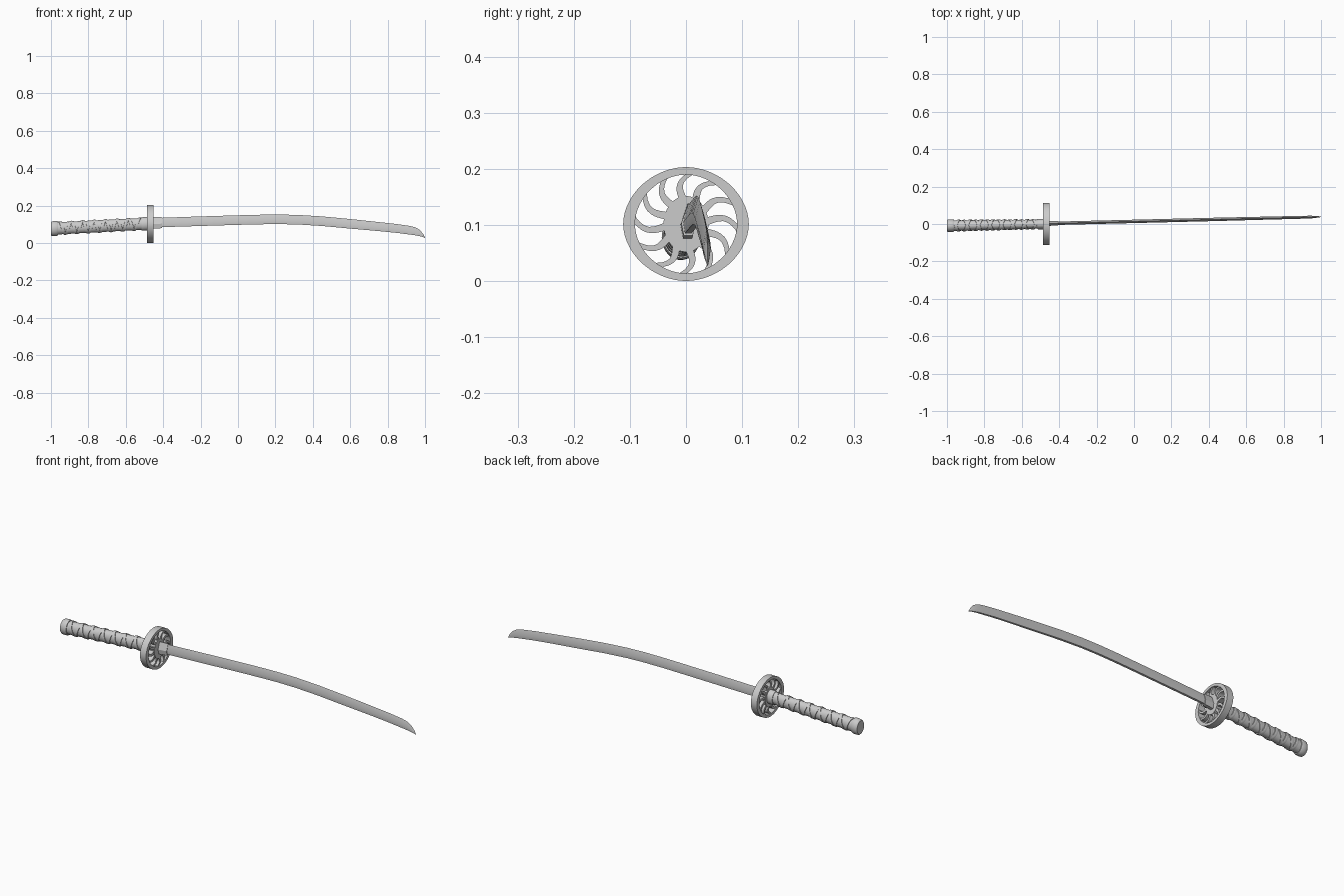
import bpy, bmesh, math
from math import sin, cos, pi

if "Cube" in bpy.data.objects:
    bpy.data.objects.remove(bpy.data.objects["Cube"])

TAU = 2 * pi


def finish(name, bm, smooth=True):
    bmesh.ops.recalc_face_normals(bm, faces=bm.faces)
    me = bpy.data.meshes.new(name)
    bm.to_mesh(me)
    bm.free()
    ob = bpy.data.objects.new(name, me)
    bpy.context.collection.objects.link(ob)
    if smooth:
        bpy.ops.object.select_all(action='DESELECT')
        ob.select_set(True)
        bpy.context.view_layer.objects.active = ob
        bpy.ops.object.shade_smooth_by_angle(angle=math.radians(35))
    return ob


def loft(name, rings, closed=False, smooth=True):
    """Skin equal-length point rings; cap both ends unless closed."""
    bm = bmesh.new()
    vs = [[bm.verts.new(p) for p in r] for r in rings]
    n = len(vs[0])
    pairs = list(zip(vs, vs[1:])) + ([(vs[-1], vs[0])] if closed else [])
    for a, b in pairs:
        for i in range(n):
            j = (i + 1) % n
            bm.faces.new((a[i], a[j], b[j], b[i]))
    if not closed:
        bm.faces.new(vs[0])
        bm.faces.new(vs[-1])
    return finish(name, bm, smooth)


def axis(x):
    """Centre line of the slightly tilted grip."""
    return 0.018 * (x + 0.47), 0.104 + 0.052 * (x + 0.47)


def oval(x, ry, rz, n=32):
    cy, cz = axis(x)
    return [(x, cy + ry * cos(TAU * i / n), cz + rz * sin(TAU * i / n)) for i in range(n)]


def radii(x):
    """Grip core radii, widening toward the pommel."""
    t = (-0.5 - x) / 0.5
    return 0.0235 + 0.005 * t, 0.031 + 0.002 * t


# Grip core
loft("grip_core", [oval(x, *radii(x)) for x in (-0.97, -0.8, -0.6, -0.49)])

# Pommel cap and collar by the guard
loft("pommel_cap", [oval(x, 0.034 * s, 0.040 * s) for x, s in
                    ((-1.0, 0.85), (-0.996, 0.95), (-0.985, 1), (-0.97, 1), (-0.963, 0.93))])
loft("grip_collar", [oval(x, 0.028 * s, 0.036 * s) for x, s in
                     ((-0.515, 0.95), (-0.511, 1), (-0.484, 1))])

# Crossed cord wrapping, two opposed helices
X0, X1, TURNS, STEPS = -0.962, -0.516, 7, 24
for name, d, lift in (("cord_wrap_a", 1, 0.0035), ("cord_wrap_b", -1, 0.0045)):
    rings = []
    for i in range(TURNS * STEPS + 1):
        t = i / (TURNS * STEPS)
        ang = d * (TAU * TURNS * t) + pi / 2
        ring = []
        for dx, h in ((-0.009, -0.002), (-0.008, 0.7 * lift), (0, lift), (0.008, 0.7 * lift), (0.009, -0.002)):
            x = X0 + 0.009 + (X1 - X0 - 0.018) * t + dx
            cy, cz = axis(x)
            ry, rz = radii(x)
            ring.append((x, cy + (ry + h) * cos(ang), cz + (rz + h) * sin(ang)))
        rings.append(ring)
    loft(name, rings)

# Guard, built around its own centre
GX0, GX1, GZ = -0.487, -0.452, 0.1015


def superoval(ry, rz, a, n=1.9):
    c, s = cos(a), sin(a)
    k = (abs(c / ry) ** n + abs(s / rz) ** n) ** (-1 / n)
    return k * c, GZ + k * s


# Guard rim
rim = []
for i in range(64):
    a = TAU * i / 64
    o, m = superoval(0.112, 0.1015, a), superoval(0.091, 0.088, a)
    rim.append([(GX0, *o), (GX1, *o), (GX1, *m), (GX0, *m)])
loft("guard_rim", rim, closed=True)

# Guard hub
hub = [superoval(0.040, 0.050, TAU * i / 40, 2) for i in range(40)]
loft("guard_hub", [[(x, *p) for p in hub] for x in (GX0 + 0.002, GX1 - 0.002)])

# Twelve swept guard spokes
SPOKES = 12
for k in range(SPOKES):
    base = TAU * k / SPOKES + pi / 2 + 0.12
    rings = []
    for i in range(9):
        t = i / 8
        a = base + 0.17 * sin(pi * t) - 0.26 * t
        y0, z0 = superoval(0.036, 0.046, a, 2)
        y1, z1 = superoval(0.096, 0.093, a)
        y, z = y0 + (y1 - y0) * t, z0 + (z1 - z0) * t
        w = 0.0055 + 0.0015 * abs(2 * t - 1)
        ty, tz = -sin(a) * w, cos(a) * w
        rings.append([(GX0 + 0.004, y - ty, z - tz), (GX1 - 0.004, y - ty, z - tz),
                      (GX1 - 0.004, y + ty, z + tz), (GX0 + 0.004, y + ty, z + tz)])
    loft("guard_spoke_%02d" % (k + 1), rings)


# Blade section: sharp convex edge on top, ridge line, flat spine below
def section(x, top, bottom, w):
    y = 0.014 + 0.0245 * x
    ridge = top - 0.6 * (top - bottom)
    return [(x, y, top), (x, y + w, ridge), (x, y + 0.65 * w, bottom),
            (x, y - 0.65 * w, bottom), (x, y - w, ridge)]


# Blade collar
loft("blade_collar", [section(x, t, b, 0.0125) for x, t, b in
                      ((-0.455, 0.138, 0.076), (-0.412, 0.139, 0.079), (-0.406, 0.137, 0.081))],
     smooth=False)

# Curved blade: x, edge height, spine height, half thickness
profile = [(-0.46, 0.133, 0.083, 0.009), (-0.2, 0.142, 0.091, 0.009), (0, 0.148, 0.097, 0.009),
           (0.12, 0.151, 0.100, 0.009), (0.22, 0.152, 0.101, 0.009), (0.32, 0.150, 0.099, 0.009),
           (0.45, 0.142, 0.091, 0.009), (0.6, 0.128, 0.077, 0.0085), (0.75, 0.112, 0.064, 0.008),
           (0.85, 0.101, 0.054, 0.008), (0.92, 0.091, 0.045, 0.0075), (0.95, 0.083, 0.041, 0.007),
           (0.973, 0.069, 0.036, 0.005), (0.99, 0.048, 0.032, 0.003), (1.0, 0.029, 0.027, 0.0008)]
loft("blade", [section(*p) for p in profile])
